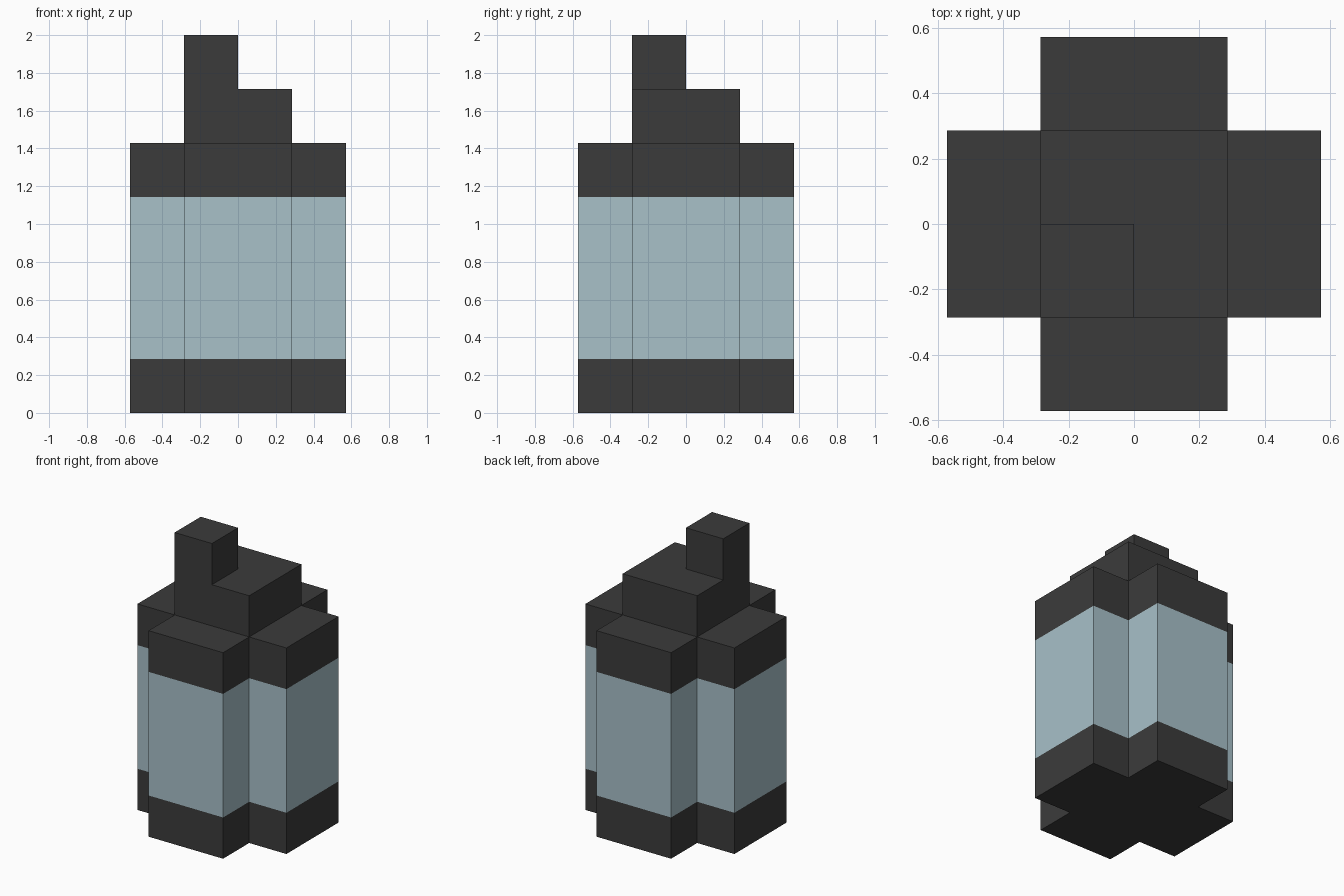
import bpy, bmesh, math
from mathutils import Vector

if "Cube" in bpy.data.objects:
    bpy.data.objects.remove(bpy.data.objects["Cube"])

U = 2 / 7  # size of one block


def material(name, rgb):
    m = bpy.data.materials.new(name)
    m.diffuse_color = (*rgb, 1)
    m.use_nodes = True
    m.node_tree.nodes["Principled BSDF"].inputs["Base Color"].default_value = m.diffuse_color
    return m


dark = material("dark_metal", (0.044, 0.044, 0.044))
glass = material("pale_blue_glass", (0.392, 0.533, 0.584))


def box(x0, x1, y0, y1, z0, z1):
    return {(x, y, z) for x in range(x0, x1) for y in range(y0, y1) for z in range(z0, z1)}


def plus(z0, z1):
    return box(-2, 2, -1, 1, z0, z1) | box(-1, 1, -2, 2, z0, z1)


# Lantern parts as block cells
parts = {
    "base": (plus(0, 1), dark),
    "glass_body": (plus(1, 4), glass),
    "lid": (plus(4, 5), dark),
    "lid_step": (box(-1, 1, -1, 1, 5, 6), dark),
    "top_knob": (box(-1, 0, -1, 0, 6, 7), dark),
}
solid = set().union(*(cells for cells, _ in parts.values()))


def build(name, cells, mat):
    """Outer skin of the cells, without the faces hidden between blocks."""
    bm = bmesh.new()
    for c in sorted(cells):
        centre = Vector(c) + Vector((0.5, 0.5, 0.5))
        for axis in range(3):
            for sign in (-1, 1):
                n = Vector((0, 0, 0))
                n[axis] = sign
                if tuple(int(a + b) for a, b in zip(c, n)) in solid:
                    continue
                s = Vector((0, 0, 0))
                s[(axis + 1) % 3] = 0.5
                t = n.cross(s)
                mid = centre + n * 0.5
                bm.faces.new([bm.verts.new((mid + d) * U)
                              for d in (-s - t, s - t, s + t, -s + t)])
    bmesh.ops.remove_doubles(bm, verts=bm.verts, dist=1e-4)
    # Merge flat block faces into whole panels
    bmesh.ops.dissolve_limit(bm, angle_limit=math.radians(1), verts=bm.verts, edges=bm.edges)
    me = bpy.data.meshes.new(name)
    bm.to_mesh(me)
    bm.free()
    me.materials.append(mat)
    bpy.context.collection.objects.link(bpy.data.objects.new(name, me))


for name, (cells, mat) in parts.items():
    build(name, cells, mat)
